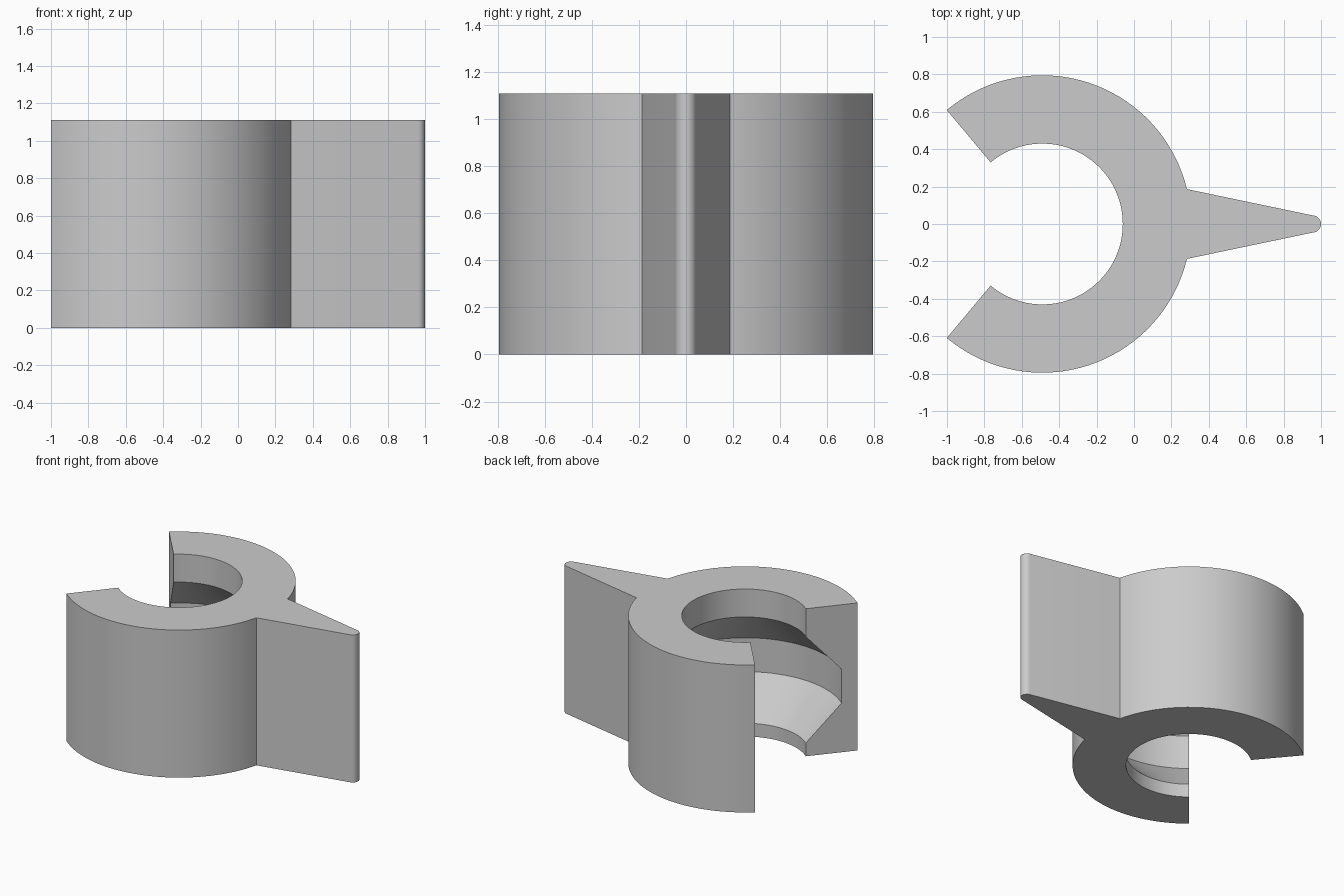
import bpy, bmesh
from math import radians, sin, cos, atan2

cube = bpy.data.objects.get("Cube")
if cube:
    bpy.data.objects.remove(cube, do_unlink=True)

HEIGHT = 1.11
CENTRE_X = -0.49
R_OUT, R_IN, R_GROOVE = 0.795, 0.43, 0.683
OPEN_END = radians(130)           # jaw ends, measured from the fin
FIN_HALF = atan2(0.187, 0.775)    # half angle of the fin root
TIP_R = 0.045

grey = bpy.data.materials.new("plain grey")
grey.use_nodes = True
colour = (0.6, 0.6, 0.6, 1)
grey.diffuse_color = colour
grey.node_tree.nodes["Principled BSDF"].inputs["Base Color"].default_value = colour


def steps(start, end, count):
    return [start + (end - start) * i / count for i in range(count + 1)]


bm = bmesh.new()

# Clip ring cross-section: chamfered groove on the inside, straight wall outside
profile = [(R_OUT, 0), (R_OUT, HEIGHT), (R_IN, HEIGHT), (R_IN, 0.90),
           (R_GROOVE, 0.625), (R_GROOVE, 0.37), (R_IN, 0.10), (R_IN, 0)]
root_angles = steps(-FIN_HALF, FIN_HALF, 8)
angles = (steps(-OPEN_END, -FIN_HALF, 36)[:-1] + root_angles
          + steps(FIN_HALF, OPEN_END, 36)[1:])
columns = [[bm.verts.new((CENTRE_X + r * cos(a), r * sin(a), z)) for r, z in profile]
           for a in angles]

# Sweep the section round, leaving the outer wall open at the fin root
for a, b, ca, cb in zip(angles, angles[1:], columns, columns[1:]):
    for i in range(len(profile)):
        if i == 0 and abs(a + b) / 2 < FIN_HALF:
            continue
        j = (i + 1) % len(profile)
        bm.faces.new((ca[i], cb[i], cb[j], ca[j]))

# Flat jaw ends
bm.faces.new(columns[0])
bm.faces.new(columns[-1])

# Tapered fin with a rounded tip, joined to the open root
root = [c for a, c in zip(angles, columns) if abs(a) < FIN_HALF + 0.001]
tip = [(1 - TIP_R + TIP_R * cos(a), TIP_R * sin(a))
       for a in steps(radians(-78.5), radians(78.5), 14)]
low = [bm.verts.new((x, y, 0)) for x, y in tip]
high = [bm.verts.new((x, y, HEIGHT)) for x, y in tip]
low_side = [root[0][0]] + low + [root[-1][0]]
high_side = [root[0][1]] + high + [root[-1][1]]
for i in range(len(low_side) - 1):
    bm.faces.new((low_side[i], low_side[i + 1], high_side[i + 1], high_side[i]))
bm.faces.new(low_side + [c[0] for c in root[-2:0:-1]])
bm.faces.new(high_side + [c[1] for c in root[-2:0:-1]])

bmesh.ops.recalc_face_normals(bm, faces=bm.faces)
mesh = bpy.data.meshes.new("clip_ring_with_fin")
bm.to_mesh(mesh)
bm.free()
mesh.materials.append(grey)
clip = bpy.data.objects.new("clip_ring_with_fin", mesh)
bpy.context.collection.objects.link(clip)

# Smooth the curved walls, keep the corners crisp
bpy.ops.object.select_all(action="DESELECT")
clip.select_set(True)
bpy.context.view_layer.objects.active = clip
bpy.ops.object.shade_smooth_by_angle(angle=radians(25))
